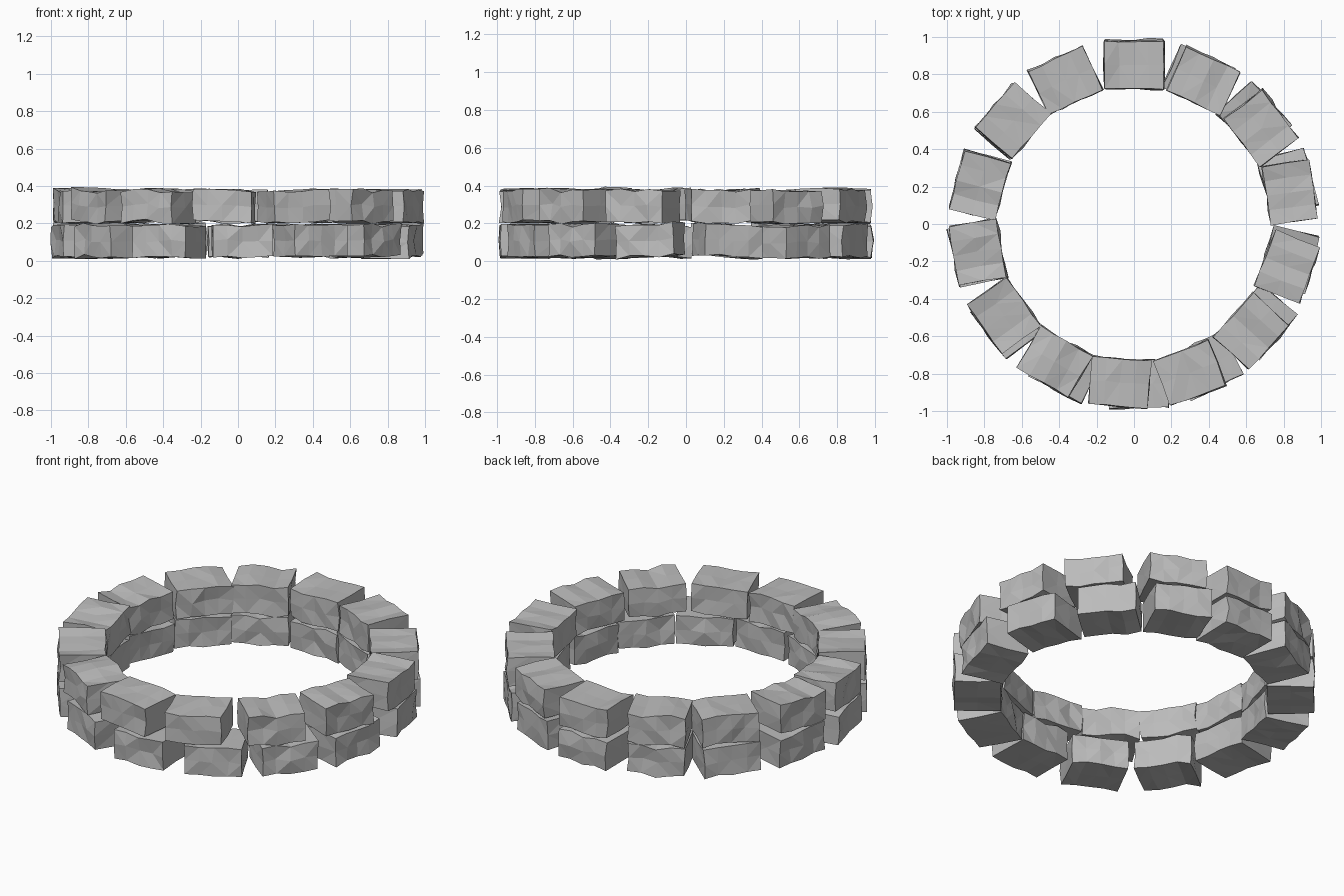
import bpy
import bmesh
import random
from math import radians, cos, sin
from mathutils import Matrix, Vector

if "Cube" in bpy.data.objects:
    bpy.data.objects.remove(bpy.data.objects["Cube"], do_unlink=True)

random.seed(7)

stone = bpy.data.materials.new("grey stone")
stone.use_nodes = True
stone.diffuse_color = (0.5, 0.5, 0.5, 1)
bsdf = stone.node_tree.nodes["Principled BSDF"]
bsdf.inputs["Base Color"].default_value = (0.5, 0.5, 0.5, 1)
bsdf.inputs["Roughness"].default_value = 0.9

DEPTH, WIDTH, HEIGHT = 0.255, 0.318, 0.168


def jitter(amount):
    return random.uniform(-amount, amount)


def rough_block(name, angle, twist, radius, z):
    """One hewn stone: x is radial, y runs along the ring."""
    bm = bmesh.new()
    bmesh.ops.create_cube(bm, size=1)
    # extra cuts give the uneven faces something to bend along
    for axis, cuts in ((0, (0,)), (1, (-0.25, 0, 0.25)), (2, (0,))):
        normal = Vector((0, 0, 0))
        normal[axis] = 1
        for c in cuts:
            geom = bm.verts[:] + bm.edges[:] + bm.faces[:]
            bmesh.ops.bisect_plane(bm, geom=geom, plane_co=normal * c, plane_no=normal)
    # a shared wave along the width lifts top and bottom together
    wave = {k: jitter(0.011) for k in range(-2, 3)}
    for v in bm.verts:
        lift = wave[round(v.co.y * 4)]
        bulge = 0.012 if abs(v.co.z) < 0.1 else 0
        v.co = Vector((v.co.x * DEPTH + jitter(0.004) + jitter(bulge),
                       v.co.y * WIDTH + jitter(0.004) + jitter(bulge / 2),
                       v.co.z * HEIGHT + lift + jitter(0.005)))
    bmesh.ops.triangulate(bm, faces=bm.faces[:], quad_method='SHORT_EDGE')
    bmesh.ops.recalc_face_normals(bm, faces=bm.faces[:])
    mesh = bpy.data.meshes.new(name)
    bm.to_mesh(mesh)
    bm.free()
    mesh.materials.append(stone)
    block = bpy.data.objects.new(name, mesh)
    a = radians(angle)
    tilt = Matrix.Rotation(radians(jitter(1.5)), 4, 'X')
    block.matrix_world = (Matrix.Translation((radius * cos(a), radius * sin(a), z))
                          @ Matrix.Rotation(a + radians(twist), 4, 'Z') @ tilt)
    bpy.context.collection.objects.link(block)


# angle of each stone round the ring
upper = [90, 115.5, 139.5, 166, 190, 215, 240, 265, 290.5, 317.5, 344.5, 11.5, 37, 64]
lower = [90, 115.5, 140, 165.5, 190.5, 217.5, 244.5, 271.5, 297, 322, 347, 15, 41, 66]
upper_twist = {3: -1, 10: -6, 11: -3, 13: 1}

for i, angle in enumerate(lower):
    rough_block(f"lower_stone_{i + 1}", angle, jitter(1.5), 0.853, 0.108)
for i, angle in enumerate(upper):
    rough_block(f"upper_stone_{i + 1}", angle, upper_twist.get(i, 0), 0.85, 0.292)
